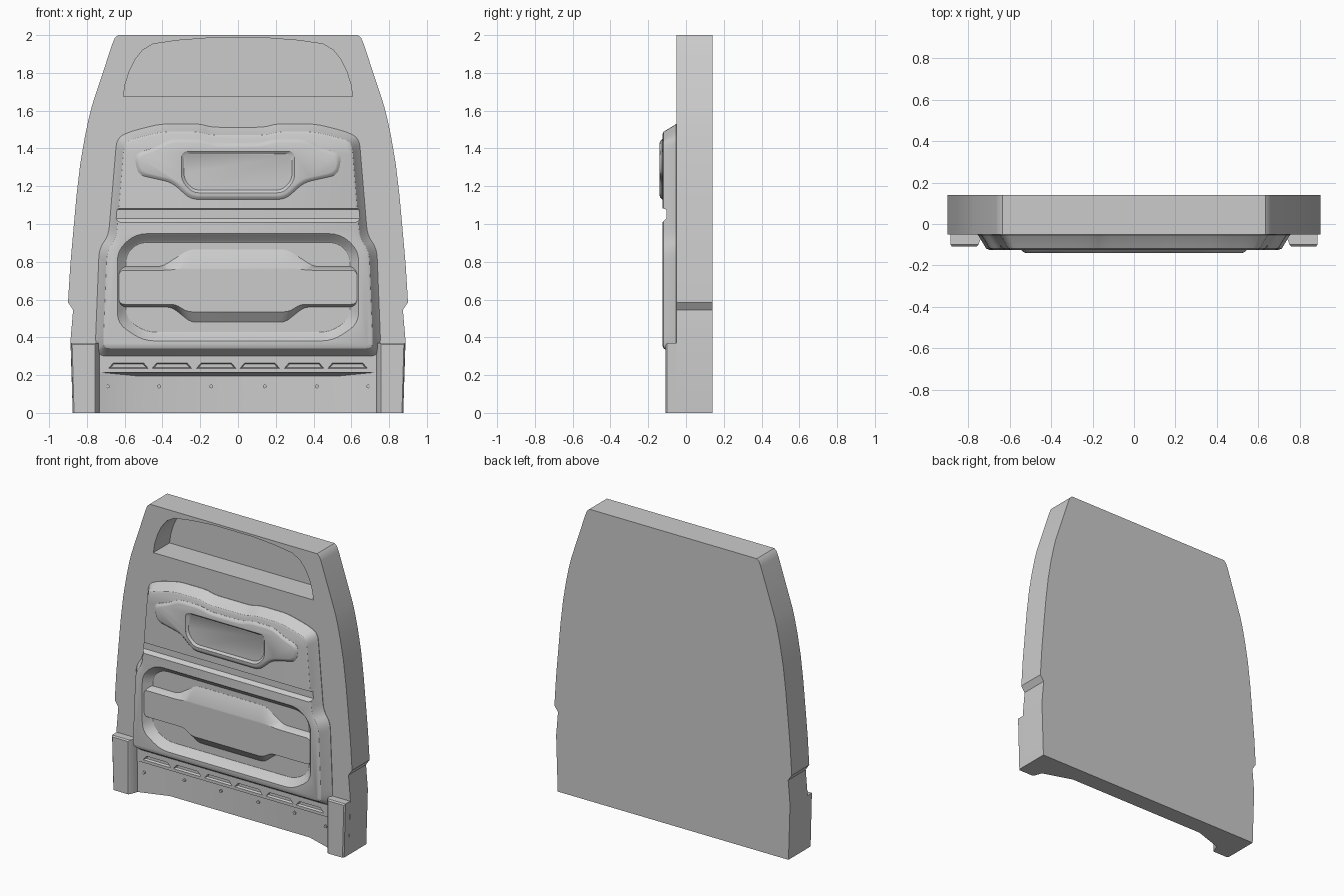
import bpy, bmesh, math
from mathutils import Vector

if "Cube" in bpy.data.objects:
    bpy.data.objects.remove(bpy.data.objects["Cube"])


def sym(half):
    """Mirror a right-hand outline (bottom to top) into a closed polygon."""
    return half + [(-x, z) for x, z in reversed(half)]


def inset(pts, d):
    out, n = [], len(pts)
    for i in range(n):
        a, p, b = (Vector(pts[(i + k) % n]) for k in (-1, 0, 1))
        e, f = (p - a).normalized(), (b - p).normalized()
        n1, n2 = Vector((-e.y, e.x)), Vector((-f.y, f.x))
        out.append(tuple(p + (n1 + n2) / (1 + n1.dot(n2)) * d))
    return out


def rounded(pts, r, steps=4):
    if not r:
        return pts
    out, n = [], len(pts)
    for i in range(n):
        a, p, b = (Vector(pts[(i + k) % n]) for k in (-1, 0, 1))
        s = p + (a - p).normalized() * min(r, (a - p).length * .45)
        e = p + (b - p).normalized() * min(r, (b - p).length * .45)
        for k in range(steps + 1):
            t = k / steps
            out.append(tuple(s * (1 - t) ** 2 + p * 2 * t * (1 - t) + e * t * t))
    return out


def loft(name, rings, r=0):
    """Join xz outlines placed at several y depths into a closed solid."""
    bm = bmesh.new()
    loops = [[bm.verts.new((x, y, z)) for x, z in rounded(p, r)] for p, y in rings]
    for A, B in zip(loops, loops[1:]):
        for i in range(len(A)):
            j = (i + 1) % len(A)
            bm.faces.new((A[i], A[j], B[j], B[i]))
    bm.faces.new(loops[0])
    bm.faces.new(loops[-1])
    bmesh.ops.recalc_face_normals(bm, faces=bm.faces)
    me = bpy.data.meshes.new(name)
    bm.to_mesh(me)
    bm.free()
    ob = bpy.data.objects.new(name, me)
    bpy.context.collection.objects.link(ob)
    return ob


def steps(pts, *levels):
    return [(inset(pts, d), y) for d, y in levels]


def activate(ob):
    bpy.ops.object.select_all(action='DESELECT')
    ob.select_set(True)
    bpy.context.view_layer.objects.active = ob


def cut(ob, cutter):
    cutter.hide_render = True
    m = ob.modifiers.new("cut", 'BOOLEAN')
    m.operation, m.solver, m.object = 'DIFFERENCE', 'EXACT', cutter
    activate(ob)
    bpy.ops.object.modifier_apply(modifier=m.name)
    bpy.data.objects.remove(cutter)


def rect(x0, x1, z0, z1):
    return [(x0, z0), (x1, z0), (x1, z1), (x0, z1)]


# Bulkhead slab
outline = sym([(.875, 0), (.887, .38), (.873, .545), (.9, .585), (.888, .78), (.873, .95),
               (.855, 1.15), (.835, 1.32), (.811, 1.46), (.79, 1.56), (.772, 1.63),
               (.665, 1.955), (.652, 1.985), (.635, 2)])
body = loft("bulkhead_slab", [(outline, -.05), (outline, .14)])

# Window recess
window = sym([(.607, 1.675), (.597, 1.74), (.575, 1.81), (.545, 1.87), (.505, 1.92),
              (.45, 1.953), (.32, 1.972), (.15, 1.985)])
cut(body, loft("window_cutter", [(window, -.2), (window, .125)]))

# Set-back lower sill
front = rect(-.73, .73, -.1, .215)
cut(body, loft("sill_cutter", [(front, -.2), (front, -.046),
                               (rect(-.53, .53, -.1, .195), .02)]))

# Row of vent slots
for cx in (-.58, -.35, -.115, .115, .35, .58):
    slot = [(cx - .105, .235), (cx + .105, .235), (cx + .08, .265), (cx - .08, .265)]
    cut(body, loft("slot_cutter", [(slot, -.1), (slot, -.05), (inset(slot, .006), -.035)]))

# Raised pressed panel
foot = sym([(.74, .30), (.755, .37), (.735, .87), (.685, .94), (.642, 1.455),
            (.57, 1.49), (.41, 1.53), (.2, 1.53), (.14, 1.512)])
panel = loft("pressed_panel", steps(foot, (0, -.035), (0, -.053), (.006, -.06), (.033, -.105),
                                    (.041, -.118), (.056, -.125)), .05)

# Groove across the panel
cut(panel, loft("groove_cutter", [(rect(-.9, .9, .99, 1.085), -.2),
                                  (rect(-.9, .9, 1.008, 1.083), -.126),
                                  (rect(-.9, .9, 1.03, 1.077), -.104)]))

# Lower octagonal recess
pocket = sym([(.5, .385), (.635, .475), (.635, .86), (.54, .945)])
cut(panel, loft("pocket_cutter", steps(pocket, (-.006, -.2), (-.006, -.127), (.004, -.118),
                                       (.032, -.082), (.042, -.075)), .06))

# Bar crossing the recess
bar_base = sym([(.25, .48), (.35, .56), (.64, .56), (.64, .775), (.40, .775), (.26, .865)])
bar_front = sym([(.27, .535), (.33, .575), (.63, .575), (.63, .755), (.37, .755), (.27, .77)])
loft("cross_bar", [(bar_base, -.07), (bar_base, -.076), (bar_front, -.118)], .03)

# Upper badge-shaped plate with inner recess
plate_outline = sym([(.25, 1.13), (.35, 1.22), (.53, 1.26), (.55, 1.37), (.44, 1.405),
                     (.36, 1.45), (.19, 1.45), (.12, 1.43)])
plate = loft("upper_plate", steps(plate_outline, (0, -.115), (0, -.126), (.012, -.137),
                                  (.02, -.14)), .04)
inner = sym([(.24, 1.165), (.3, 1.23), (.3, 1.385)])
cut(plate, loft("plate_cutter", steps(inner, (0, -.2), (0, -.139), (.014, -.127)), .035))

# Lower corner blocks
for side, name in ((1, "right"), (-1, "left")):
    def block(x0, x1, top):
        p = [(x0, 0), (x1, 0), (x1 + .01, top), (x0, top)]
        return p if side > 0 else [(-x, z) for x, z in reversed(p)]
    loft(name + "_corner_block", [(block(.73, .875, .37), -.04), (block(.733, .875, .37), -.055),
                                  (block(.75, .875, .37), -.1), (block(.758, .868, .362), -.108)])

# Sill bolts
for x in (-.69, -.418, -.142, .142, .418, .69):
    y = .02 if abs(x) < .53 else -.033
    disc = [(x + .01 * math.cos(a * math.pi / 6), .14 + .01 * math.sin(a * math.pi / 6))
            for a in range(12)]
    loft("sill_bolt", [(disc, y + .012), (disc, y - .01)])

for ob in list(bpy.context.scene.objects):
    activate(ob)
    bpy.ops.object.shade_smooth_by_angle(angle=math.radians(32))
